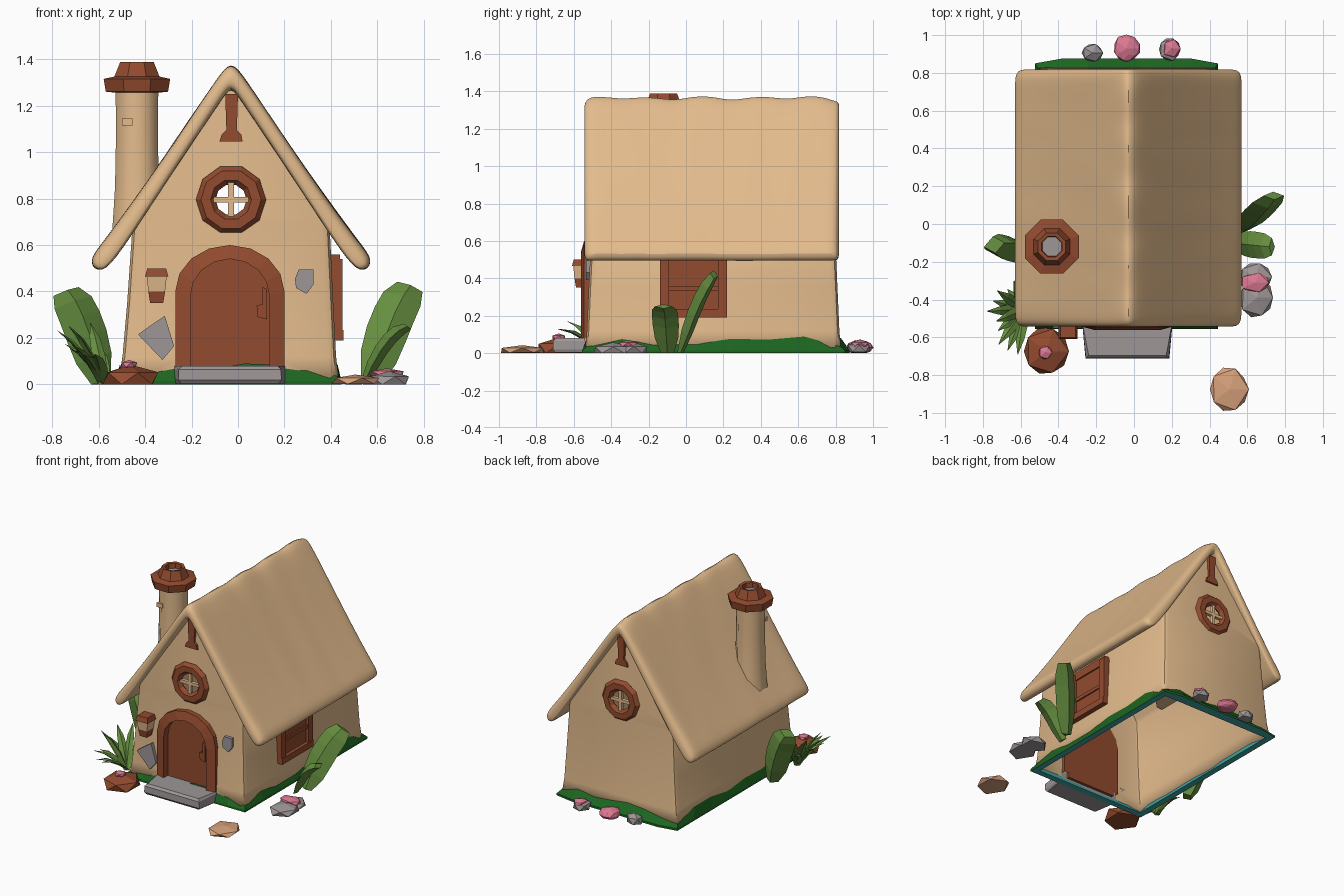
import bpy, bmesh, math, random
from mathutils import Vector

if "Cube" in bpy.data.objects:
    bpy.data.objects.remove(bpy.data.objects["Cube"])
random.seed(4)

def mat(name, r, g, b):
    m = bpy.data.materials.new(name)
    m.diffuse_color = (r, g, b, 1)
    m.use_nodes = True
    m.node_tree.nodes["Principled BSDF"].inputs["Base Color"].default_value = m.diffuse_color
    return m

TAN = mat("tan plaster", .77, .50, .265)
BROWN = mat("red brown wood", .29, .07, .028)
GREY = mat("grey stone", .34, .305, .31)
LEAF = mat("leaf green", .13, .27, .05)
MOSS = mat("moss green", .012, .13, .015)
TEAL = mat("teal underside", .05, .38, .36)
PINK = mat("pink petals", .72, .19, .29)
PEACH = mat("peach stone", .68, .36, .2)
CX = -.03                                   # house centre line

def finish(name, bm, *mats, smooth=None):
    bmesh.ops.recalc_face_normals(bm, faces=bm.faces)
    me = bpy.data.meshes.new(name)
    bm.to_mesh(me)
    bm.free()
    for m in mats:
        me.materials.append(m)
    ob = bpy.data.objects.new(name, me)
    bpy.context.collection.objects.link(ob)
    if smooth:
        bpy.ops.object.select_all(action='DESELECT')
        ob.select_set(True)
        bpy.context.view_layer.objects.active = ob
        bpy.ops.object.shade_smooth_by_angle(angle=math.radians(smooth))
    return ob

def loft(name, rings, *mats, caps=True, smooth=None):
    bm = bmesh.new()
    vs = [[bm.verts.new(p) for p in r] for r in rings]
    n = len(vs[0])
    for a, b in zip(vs, vs[1:]):
        for i in range(n):
            bm.faces.new((a[i], a[(i + 1) % n], b[(i + 1) % n], b[i]))
    if caps:
        bm.faces.new(vs[0])
        bm.faces.new(vs[-1])
    return finish(name, bm, *mats, smooth=smooth)

def prism(name, pts, y0, y1, m):            # x,z outline pushed along y
    return loft(name, [[(x, y, z) for x, z in pts] for y in (y0, y1)], m)

def box(name, x0, x1, y0, y1, z0, z1, m):
    return prism(name, [(x0, z0), (x1, z0), (x1, z1), (x0, z1)], y0, y1, m)

def lathe(name, x, y, prof, n, m, caps=True, smooth=None):
    return loft(name, [[(x + r * math.cos(2 * math.pi * (i + .5) / n),
                         y + r * math.sin(2 * math.pi * (i + .5) / n), z)
                        for i in range(n)] for r, z in prof], m, caps=caps, smooth=smooth)

def rock(name, loc, size, m, sub=1):        # low faceted pebble
    bm = bmesh.new()
    bmesh.ops.create_icosphere(bm, subdivisions=sub, radius=1)
    for v in bm.verts:
        k = random.uniform(.94, 1.08)
        v.co = Vector([max(c * k * s + l, 0) if i == 2 else c * k * s + l
                       for i, (c, s, l) in enumerate(zip(v.co, size, loc))])
    return finish(name, bm, m)

def leaf(name, base, tip, width, thick, across=None, prof=(.5, .9, 1, 1, .95, .65), lift=.05):
    base, tip = Vector(base), Vector(tip)
    ax = (tip - base).normalized()
    w = Vector(across) if across else ax.cross(Vector((0, 1, 0)))
    w.normalize()
    nrm = ax.cross(w).normalized()
    rings = []
    for i, k in enumerate(prof):
        t = i / (len(prof) - 1)
        c = base.lerp(tip, t) + Vector((0, 0, lift * 4 * t * (1 - t)))
        ring = [c + w * width * k, c + nrm * thick * k, c - w * width * k, c - nrm * thick * k]
        rings.append([(p.x, p.y, max(p.z, 0)) for p in ring])
    return loft(name, rings, LEAF)

# Hollow walls, open underneath
bm = bmesh.new()
rows = [(.012, -.515, .435, -.54, .83), (.12, -.497, .422, -.53, .82),
        (.35, -.477, .41, -.52, .81), (.67, -.455, .395, -.505, .795)]
vs = [[bm.verts.new(p) for p in ((a, c, z), (b, c, z), (b, d, z), (a, d, z))] for z, a, b, c, d in rows]
for lo, hi in zip(vs, vs[1:]):
    for i in range(4):
        bm.faces.new((lo[i], lo[(i + 1) % 4], hi[(i + 1) % 4], hi[i]))
f, b = bm.verts.new((CX, -.47, 1.31)), bm.verts.new((CX, .76, 1.31))
t = vs[-1]
for face in ((t[0], t[1], f), (t[2], t[3], b), (t[1], t[2], b, f), (t[3], t[0], f, b), vs[0]):
    bm.faces.new(face)
bmesh.ops.recalc_face_normals(bm, faces=bm.faces)
corner = [bm.edges.get((lo[i], hi[i])) for lo, hi in zip(vs, vs[1:]) for i in range(4)]
bmesh.ops.bevel(bm, geom=corner, offset=.035, segments=2, profile=.5, affect='EDGES')
bmesh.ops.delete(bm, geom=[q for q in bm.faces if all(v.co.z < .015 for v in q.verts)], context='FACES')
walls = finish("walls", bm, TAN, smooth=40)

def arch(hw, z0, zs, zt, n=8):
    return [(CX - .005 - hw, z0)] + [(CX - .005 - hw * math.cos(math.pi * i / n),
            zs + (zt - zs) * math.sin(math.pi * i / n)) for i in range(n + 1)] + [(CX - .005 + hw, z0)]

circle = [(CX + .085 * math.cos(math.pi * i / 5), .795 + .085 * math.sin(math.pi * i / 5)) for i in range(10)]
cutters = [prism("window_cutter", circle, -1, 1.2, TAN),
           prism("door_cutter", arch(.19, .03, .38, .55), -1, -.3, TAN)]
bpy.context.view_layer.objects.active = walls
sol = walls.modifiers.new("thickness", 'SOLIDIFY')
sol.thickness, sol.offset = .02, -1
for c in cutters:
    bo = walls.modifiers.new(c.name, 'BOOLEAN')
    bo.operation, bo.solver, bo.object = 'DIFFERENCE', 'EXACT', c
for m in [m.name for m in walls.modifiers if m.type in {'SOLIDIFY', 'BOOLEAN'}]:
    bpy.ops.object.modifier_apply(modifier=m)
for c in cutters:
    bpy.data.objects.remove(c)

# Thatched roof: soft thick shell lofted along y, notched at the ridge
half = [((.0, 1.39), (.0, 1.285)), ((.055, 1.325), (.04, 1.225)), ((.2, 1.11), (.145, 1.07)),
        ((.38, .845), (.315, .815)), ((.555, .605), (.48, .56)), ((.62, .528), (.56, .47))]
pairs = [((-a[0], a[1]), (-c[0], c[1])) for a, c in half[:0:-1]] + half
bm = bmesh.new()
stations = [-.545, -.52, -.43, -.34, -.25, -.16, -.06, .04, .14, .24, .34, .44, .54, .63, .72, .795, .82]
rings = []
for k, y in enumerate(stations):
    end = k in (0, len(stations) - 1)
    q = .2 if end else 0
    edge = .965 if end else 1
    out, inn = [], []
    for a, c in pairs:
        dz = random.uniform(-.01, .008) - .022 * (k % 3 == 0) if abs(a[0]) < .03 else random.uniform(-.005, .004)
        out.append(bm.verts.new((CX + (a[0] + (c[0] - a[0]) * q) * edge, y, a[1] + (c[1] - a[1]) * q + dz)))
        inn.append(bm.verts.new((CX + (c[0] + (a[0] - c[0]) * q) * edge, y, c[1] + (a[1] - c[1]) * q)))
    rings.append((out, inn))
for (o0, i0), (o1, i1) in zip(rings, rings[1:]):
    r0, r1 = o0 + i0[::-1], o1 + i1[::-1]
    for i in range(len(r0)):
        j = (i + 1) % len(r0)
        bm.faces.new((r0[i], r0[j], r1[j], r1[i]))
for o, n in (rings[0], rings[-1]):
    for i in range(len(o) - 1):
        bm.faces.new((o[i], o[i + 1], n[i + 1], n[i]))
roof = finish("roof", bm, TAN, smooth=75)
sub = roof.modifiers.new("soften", 'SUBSURF')
sub.levels = sub.render_levels = 2

# Chimney
lathe("chimney_stack", -.435, -.12, [(.115, .66), (.102, .85), (.097, 1.1), (.1, 1.28)], 8, TAN, smooth=50)
lathe("chimney_cap", -.435, -.12, [(.09, 1.255), (.145, 1.26), (.155, 1.315), (.105, 1.325), (.078, 1.388),
                                   (.058, 1.385), (.053, 1.33)], 8, BROWN, caps=False)
lathe("chimney_flue", -.435, -.12, [(.055, 1.33), (.056, 1.35)], 8, GREY)
box("chimney_brick", -.5, -.455, -.22, -.2, 1.115, 1.145, TAN)

# Round windows and gable ornaments, front and back
for side, yw, yg in (("front", -.503, -.478), ("back", .788, .768)):
    bpy.ops.mesh.primitive_torus_add(major_segments=10, minor_segments=6, major_radius=.109, minor_radius=.042,
                                     location=(CX, yw, .795), rotation=(math.pi / 2, 0, 0))
    w = bpy.context.object
    w.name = side + "_round_window"
    w.scale.z = .7
    w.data.materials.append(BROWN)
    box(side + "_window_bar_upright", CX - .012, CX + .012, yw - .012, yw + .012, .71, .88, TAN)
    box(side + "_window_bar_level", CX - .085, CX + .085, yw - .012, yw + .012, .784, .806, TAN)
    prism(side + "_gable_ornament", [(-.08, 1.045), (.02, 1.045), (.015, 1.075), (-.005, 1.095), (.0, 1.25),
                                     (-.055, 1.25), (-.05, 1.095), (-.07, 1.075)], yg - .02, yg + .02, BROWN)

# Arched door with frame, handle and step
bm = bmesh.new()
o, n = arch(.235, .06, .40, .60), arch(.17, .06, .38, .54)
L = [[bm.verts.new((x, y, z)) for x, z in p] for p, y in ((o, -.49), (o, -.545), (n, -.562), (n, -.49))]
for k in range(4):
    A, B = L[k], L[(k + 1) % 4]
    for i in range(len(o) - 1):
        bm.faces.new((A[i], A[i + 1], B[i + 1], B[i]))
finish("door_frame", bm, BROWN)
prism("door_panel", arch(.195, .03, .38, .555), -.51, -.49, BROWN)
prism("door_handle", [(.085, .29), (.125, .28), (.125, .41), (.105, .42), (.105, .345), (.08, .34)], -.56, -.505, BROWN)
loft("door_step", [[(-.275, -.515, z), (.205, -.515, z), (.175 + e, -.70 - e, z), (-.245 - e, -.70 - e, z)]
                   for z, e in ((.004, 0), (.02, .012), (.065, .01), (.08, -.005))], GREY)

# Wall lantern
for nm, m, a, b, z0, z1 in (("base", BROWN, .028, .036, .35, .40), ("glass", TAN, .036, .043, .40, .465),
                            ("cap", BROWN, .05, .04, .465, .50)):
    loft("lantern_" + nm, [[(-.35 + i * r, -.56 + j * r, z) for i, j in ((-1, -1), (1, -1), (1, 1), (-1, 1))]
                           for r, z in ((a, z0), (b, z1))], m)

# Stones set in the front wall
prism("wall_stone_large", [(-.43, .215), (-.375, .255), (-.315, .295), (-.275, .165), (-.325, .105)], -.55, -.51, GREY)
prism("wall_stone_small", [(.245, .455), (.262, .495), (.325, .495), (.325, .43), (.295, .39), (.25, .415)], -.535, -.5, GREY)

# Side window on the right wall
for nm, x1, y0, y1, z0, z1 in (("panel", .43, -.12, .2, .22, .54), ("sill", .455, -.14, .22, .19, .235),
                               ("head", .44, -.135, .215, .5, .56), ("jamb_near", .45, -.14, -.09, .21, .54),
                               ("jamb_far", .45, .17, .22, .21, .54), ("bar", .44, -.1, .18, .335, .36)):
    box("side_window_" + nm, .39, x1, y0, y1, z0, z1, BROWN)

# Moss skirt with teal underside
bm = bmesh.new()
cs = [(-.525, -.555), (.445, -.555), (.445, .85), (-.525, .85)]
path = [Vector(cs[k]).lerp(Vector(cs[(k + 1) % 4]), i / 7) for k in range(4) for i in range(7)]
mid = Vector((-.04, .145))
L = []
for i, p in enumerate(path):
    q = p + Vector((0, .025 if p.y > .84 and i % 7 else 0))
    h = random.uniform(.05, .095) if i % 7 else .035
    top, inn = mid + (p - mid) * .965, p - Vector((math.copysign(.045, p.x - mid.x) if abs(p.x - mid.x) > .48 else 0,
                                                   math.copysign(.045, p.y - mid.y) if abs(p.y - mid.y) > .69 else 0))
    L.append([bm.verts.new(v) for v in ((q.x, q.y, 0), (q.x, q.y, .015), (top.x, top.y, h), (inn.x, inn.y, 0))])
for a, b in zip(L, L[1:] + L[:1]):
    for k in range(4):
        fc = bm.faces.new((a[k], b[k], b[(k + 1) % 4], a[(k + 1) % 4]))
        fc.material_index = 1 if k > 1 else 0
finish("moss_skirt", bm, MOSS, TEAL)

# Broad leaves and a grass tuft
leaf("right_leaf_tall", (.57, -.03, .0), (.74, .15, .42), .09, .035)
leaf("right_leaf_short", (.54, -.1, .0), (.73, -.12, .25), .07, .03, across=(0, 1, 0))
leaf("left_leaf_tall", (-.59, -.15, .0), (-.74, -.11, .40), .09, .07, across=(1, .2, .35))
for i in range(11):
    a = math.radians(85 + i * 18)
    r = random.uniform(.15, .22)
    z = random.uniform(.1, .27)
    leaf("grass_blade_%d" % i, (-.58, -.45, 0), (-.6 + r * math.cos(a) * .85, -.48 + r * math.sin(a), z),
         .028, .01, across=(-math.sin(a), math.cos(a), 0), prof=(.8, 1.1, .8, .05), lift=.03)

# Stones and flowers around the base
rock("brown_rock", (-.465, -.675, .025), (.13, .14, .06), BROWN)
rock("brown_rock_flower", (-.47, -.68, .085), (.038, .038, .02), PINK)
rock("right_rock_near", (.65, -.39, .015), (.1, .115, .045), GREY)
rock("right_rock_far", (.64, -.28, .015), (.095, .085, .045), GREY)
rock("right_flower", (.64, -.31, .047), (.085, .055, .022), PINK)
rock("peach_rock", (.505, -.875, .015), (.11, .125, .028), PEACH)
rock("back_rock_left", (-.22, .905, .025), (.06, .052, .045), GREY)
rock("back_flower_middle", (-.04, .93, .03), (.07, .07, .042), PINK, 2)
rock("back_rock_right", (.19, .925, .025), (.062, .065, .04), GREY)
rock("back_flower_right", (.2, .93, .047), (.05, .055, .024), PINK)
